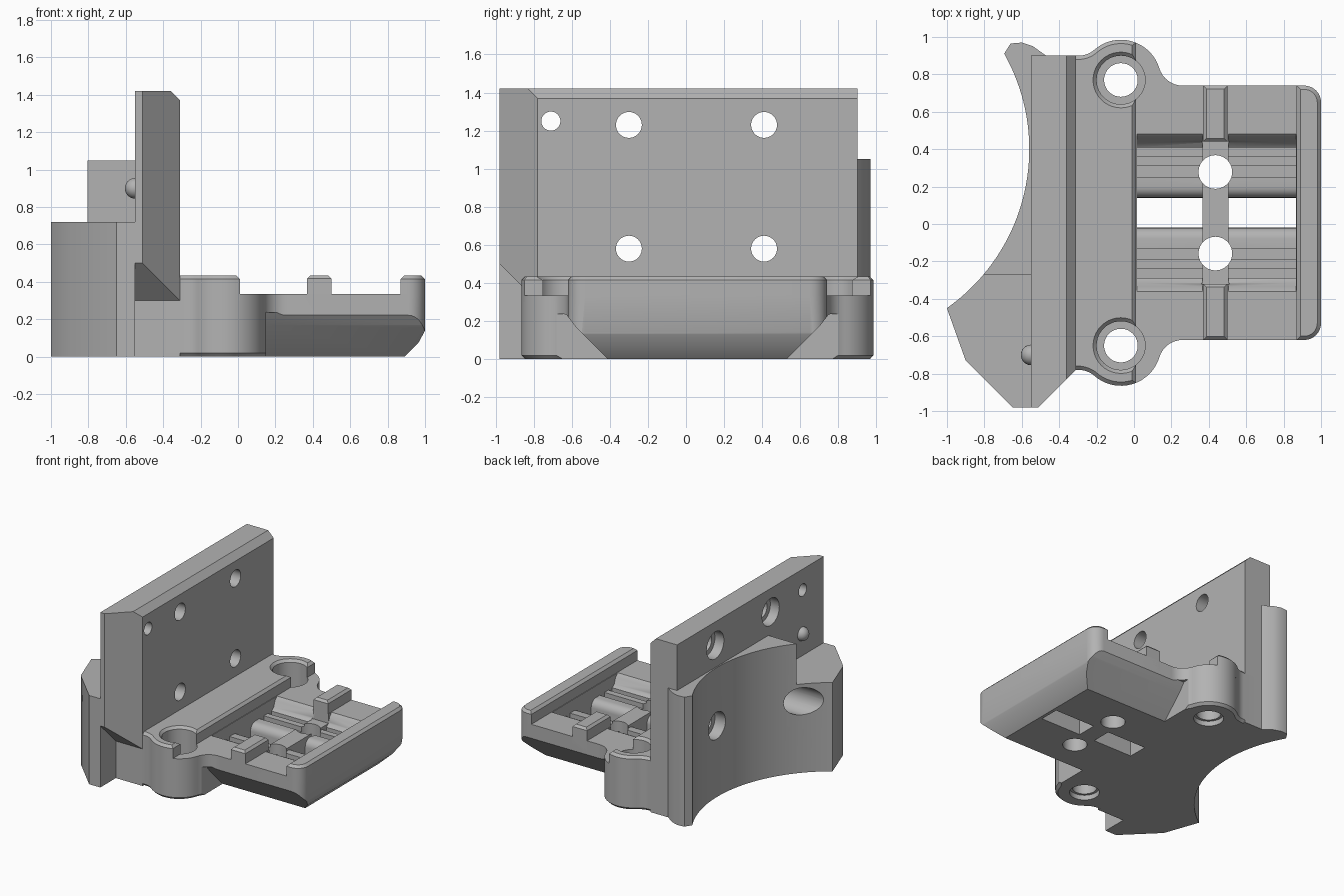
import bpy, bmesh, math
from mathutils import Vector

if "Cube" in bpy.data.objects:
    bpy.data.objects.remove(bpy.data.objects["Cube"], do_unlink=True)

MID = 0.06  # the carriage is symmetric about this y

grey = bpy.data.materials.new("plain grey")
grey.use_nodes = True
grey.diffuse_color = (0.45, 0.45, 0.45, 1)
grey.node_tree.nodes["Principled BSDF"].inputs["Base Color"].default_value = (0.45, 0.45, 0.45, 1)


def add_object(name, bm):
    bmesh.ops.recalc_face_normals(bm, faces=bm.faces)
    mesh = bpy.data.meshes.new(name)
    bm.to_mesh(mesh)
    bm.free()
    mesh.materials.append(grey)
    ob = bpy.data.objects.new(name, mesh)
    bpy.context.collection.objects.link(ob)
    return ob


def prism(name, pts, lo, hi, axis="Z", bevel=0, pick=None):
    """Extrude an outline along an axis; bevel the edges that pick accepts."""
    place = {"X": lambda p, h: (h, p[0], p[1]),
             "Y": lambda p, h: (p[0], h, p[1]),
             "Z": lambda p, h: (p[0], p[1], h)}[axis]
    bm = bmesh.new()
    ends = [[bm.verts.new(place(p, h)) for p in pts] for h in (lo, hi)]
    bm.faces.new(ends[0])
    bm.faces.new(ends[1])
    n = len(pts)
    for i in range(n):
        j = (i + 1) % n
        bm.faces.new((ends[0][i], ends[0][j], ends[1][j], ends[1][i]))
    bmesh.ops.recalc_face_normals(bm, faces=bm.faces)
    if bevel:
        edges = [e for e in bm.edges if all(pick(v.co) for v in e.verts)]
        bmesh.ops.bevel(bm, geom=edges, offset=bevel, segments=1, affect="EDGES")
    return add_object(name, bm)


def arc(cx, cy, r, a0, a1, n=10):
    return [(cx + r * math.cos(math.radians(a0 + (a1 - a0) * i / n)),
             cy + r * math.sin(math.radians(a0 + (a1 - a0) * i / n))) for i in range(n + 1)]


def circle(cx, cy, r, n=40):
    return arc(cx, cy, r, 0, 360, n)[:-1]


def box(name, x0, x1, y0, y1, z0, z1, **kw):
    return prism(name, [(x0, y0), (x1, y0), (x1, y1), (x0, y1)], z0, z1, **kw)


def lathe(name, x, y, profile, n=40):
    bm = bmesh.new()
    rings = [[bm.verts.new((px, py, z)) for px, py in circle(x, y, r, n)] for r, z in profile]
    for a, b in zip(rings, rings[1:]):
        for i in range(n):
            j = (i + 1) % n
            bm.faces.new((a[i], a[j], b[j], b[i]))
    bm.faces.new(rings[0])
    bm.faces.new(rings[-1])
    return add_object(name, bm)


def cut(ob, cutters):
    for c in cutters:
        m = ob.modifiers.new("cut", "BOOLEAN")
        m.operation, m.solver, m.object = "DIFFERENCE", "EXACT", c
    dg = bpy.context.evaluated_depsgraph_get()
    mesh = bpy.data.meshes.new_from_object(ob.evaluated_get(dg))
    ob.modifiers.clear()
    ob.data = mesh


def mirrored(half):
    """Close a half outline, given from back to front, across the middle line."""
    return [(x, MID + v) for x, v in half] + [(x, MID - v) for x, v in reversed(half)]


def angle(a, b):
    return math.degrees(math.atan2(b[1] - a[1], b[0] - a[0]))


# Carriage outlines: two round bosses blended into a wide arm
boss, inner, outer = (-0.07, 0.71), (-0.297, 0.97), (0.26, 0.81)
R, F = 0.215, 0.13
a_in, a_out = angle(boss, inner), angle(boss, outer)
shoulder = [(-0.40, 0.84)] + arc(*inner, F, -90, a_in - 180, 8)
corner = arc(0.91, 0.59, 0.09, 90, 0, 8)
arm = (shoulder + arc(*boss, R, a_in, a_out, 16)[1:]
       + arc(*outer, F, a_out + 180, 270, 8)[1:] + corner)
step = shoulder + arc(*boss, R, a_in, math.degrees(math.acos(0.08 / R)), 10)[1:] + [(0.01, 0.62)]

base = prism("carriage_base", mirrored(arm), 0, 0.335, bevel=0.02,
             pick=lambda c: c.z < 0.001)
deck = prism("raised_deck", mirrored(step), 0.3, 0.435, bevel=0.02,
             pick=lambda c: c.z > 0.43)
end_wall = prism("end_wall", mirrored([(0.87, 0.68)] + corner), 0.3, 0.435, bevel=0.02,
                 pick=lambda c: c.z > 0.43)
parts = [base, deck, end_wall]
for side, s in (("back", 1), ("front", -1)):
    y0, y1 = sorted((MID + s * 0.38, MID + s * 0.68))
    parts.append(box(side + "_ridge", 0.37, 0.50, y0, y1, 0.25, 0.435, bevel=0.018,
                     pick=lambda c: c.z > 0.43))

# Mounting plate with a clipped corner and a bevelled top edge
plate = prism("mounting_plate",
              [(-0.55, -0.98), (-0.51, -0.98), (-0.31, -0.78), (-0.31, 0.90), (-0.55, 0.90)],
              0, 1.42, bevel=0.05, pick=lambda c: c.z > 1.41 and c.x > -0.32)

# Curved saddle behind the plate: a low section and a tall section
CX, CY, CR = -1.60, 0.40, 1.04
low_saddle = prism("low_saddle",
                   [(-0.55, -0.27), (-0.55, -0.98), (-0.65, -0.98), (-0.90, -0.73)]
                   + arc(CX, CY, CR, -54.8, -40.1, 8), 0, 0.72)
tall_saddle = prism("tall_saddle",
                    [(-0.55, -0.27)] + arc(CX, CY, CR, -40.1, 29.4, 32)
                    + [(-0.66, 0.965), (-0.60, 0.97), (-0.54, 0.95), (-0.47, 0.90),
                       (-0.50, 0.86), (-0.55, 0.86)], 0, 1.05)
parts += [plate, low_saddle, tall_saddle]

# Locating pip on the rear of the plate
bm = bmesh.new()
bmesh.ops.create_uvsphere(bm, u_segments=24, v_segments=12, radius=0.055)
bmesh.ops.translate(bm, verts=bm.verts, vec=Vector((-0.55, -0.70, 0.90)))
parts.append(add_object("locating_pip", bm))

# Cutters: stepped rod bores through the bosses
bores = [lathe("bore_cutter", -0.07, MID + s * 0.71,
               [(0.11, -0.1), (0.11, 0.04), (0.09, 0.04), (0.09, 0.14), (0.13, 0.14),
                (0.13, 0.415), (0.15, 0.436), (0.15, 0.6)]) for s in (1, -1)]

# Cutters: toothed belt troughs with rounded lips and a through slot
half = [(0.42, 0.50), (0.42, 0.335), (0.395, 0.31), (0.375, 0.26), (0.35, 0.24)]
for a, b in ((0.35, 0.30), (0.25, 0.19)):
    half += [(a, 0.20), (b, 0.20), (b, 0.24)] if a < 0.3 else [(a, 0.20), (b, 0.20), (b, 0.24), (0.25, 0.24)]
half += arc(0.14, 0.18, 0.06, 90, 180, 6) + [(0.08, -0.1)]
trough = [(MID + v, z) for v, z in half] + [(MID - v, z) for v, z in reversed(half)]
arm_cuts = [prism("trough_cutter", trough, x0, x1, "X") for x0, x1 in ((0.015, 0.365), (0.505, 0.865))]
arm_cuts.append(box("strip_cutter", 0.36, 0.51, MID - 0.38, MID + 0.38, 0.26, 0.6))
arm_cuts += [prism("screw_cutter", circle(0.435, MID + s * 0.218, 0.09), -0.1, 0.6) for s in (1, -1)]

# Cutters: sloped underside of the arm
for s in (1, -1):
    wedge = [(0.46, -0.01), (0.64, 0.17), (0.69, 0.235), (0.95, 0.25), (0.95, -0.01)]
    arm_cuts.append(prism("side_slope_cutter", [(MID + s * v, z) for v, z in wedge], 0.15, 1.2, "X"))
arm_cuts.append(prism("end_slope_cutter",
                      [(0.88, -0.01), (0.965, 0.075), (0.995, 0.13), (1.1, 0.35), (1.1, -0.01)],
                      -1.2, 1.2, "Y"))

# Cutters: plate screw holes with counterbores, and the sloped undercut
holes = []
for y in (-0.30, 0.41):
    for z in (0.58, 1.23):
        holes.append(prism("hole_cutter", circle(y, z, 0.068), -1.3, -0.2, "X"))
        holes.append(prism("counterbore_cutter", circle(y, z, 0.11), -1.3, -0.47, "X"))
small_hole = prism("small_hole_cutter", circle(-0.71, 1.25, 0.05), -0.7, -0.2, "X")
undercut = prism("undercut_cutter", [(-1.1, 0.62), (-0.78, 0.30), (-0.78, -0.1), (-1.1, -0.1)],
                 -0.7, -0.2, "X")

cut(base, bores + arm_cuts)
cut(deck, bores)
cut(plate, holes + [small_hole, undercut])
cut(low_saddle, holes)
cut(tall_saddle, holes)
for c in bores + arm_cuts + holes + [small_hole, undercut]:
    bpy.data.objects.remove(c, do_unlink=True)

# Smooth the curved walls, keep the edges sharp
bpy.ops.object.select_all(action="DESELECT")
for ob in parts:
    ob.select_set(True)
bpy.context.view_layer.objects.active = base
bpy.ops.object.shade_smooth_by_angle(angle=math.radians(30))
